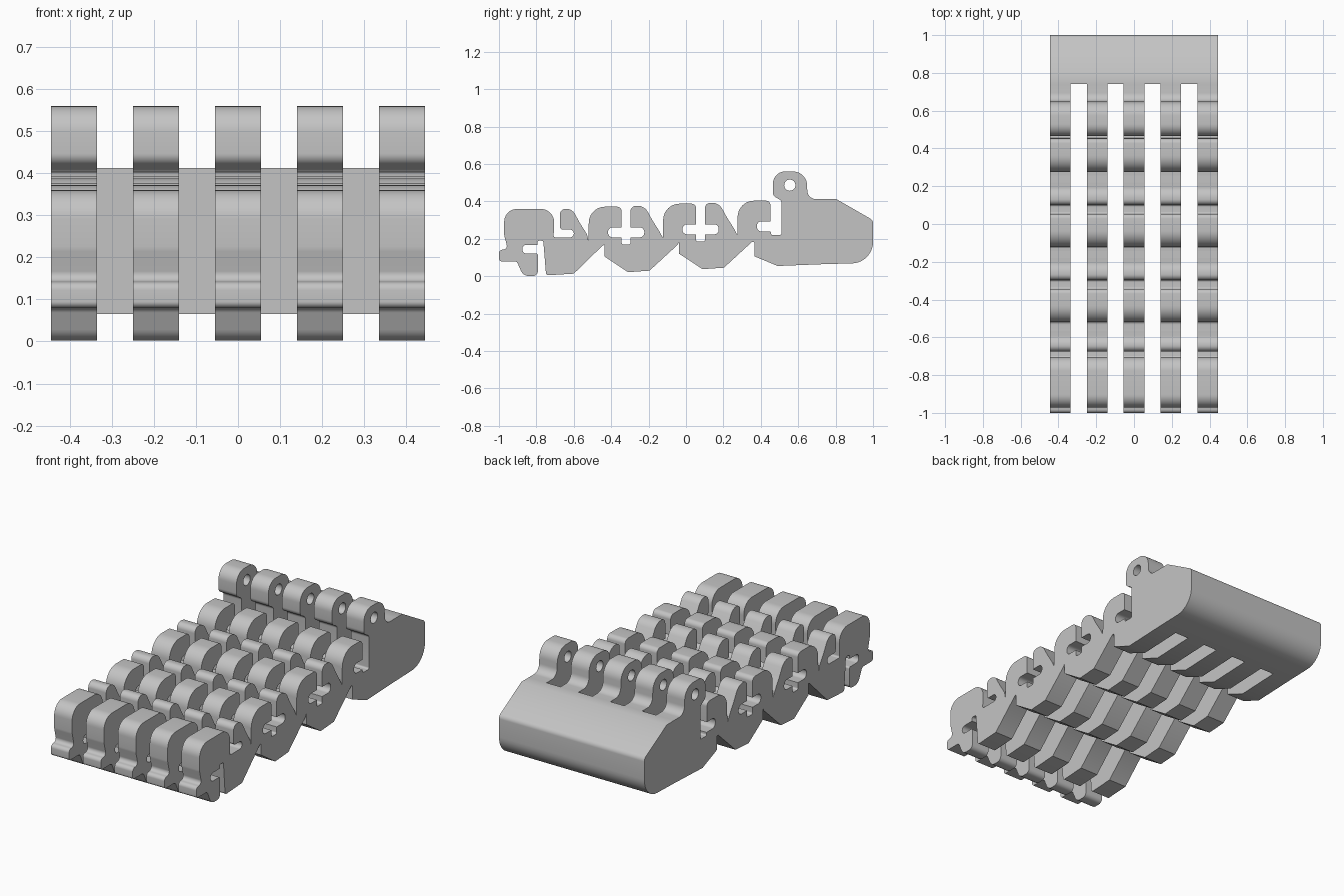
import bpy
import math
from mathutils import Vector

default_cube = bpy.data.objects.get("Cube")
if default_cube:
    bpy.data.objects.remove(default_cube, do_unlink=True)

# One plain grey plastic for everything
grey = bpy.data.materials.new("light grey plastic")
grey.use_nodes = True
grey.diffuse_color = (0.55, 0.55, 0.55, 1)
grey.node_tree.nodes["Principled BSDF"].inputs["Base Color"].default_value = grey.diffuse_color

PITCH = Vector((.398, .016))   # step from one link to the next
FINGER_WIDTH = .11
FINGER_SPACING = .195


def shifted(points, offset):
    """Move profile points, keeping their corner radius."""
    return [(p[0] + offset[0], p[1] + offset[1], *p[2:]) for p in points]


def rounded(points):
    """Turn (y, z, radius) corners into a filleted outline."""
    outline = []
    for i, point in enumerate(points):
        corner = Vector(point[:2])
        radius = point[2] if len(point) > 2 else 0
        to_prev = Vector(points[i - 1][:2]) - corner
        to_next = Vector(points[(i + 1) % len(points)][:2]) - corner
        reach = .49 * min(to_prev.length, to_next.length)
        to_prev.normalize()
        to_next.normalize()
        half = to_prev.angle(to_next) / 2
        sweep = math.pi - 2 * half
        if radius == 0 or sweep < .05:
            outline.append(corner)
            continue
        tangent = min(radius / math.tan(half), reach)
        radius = tangent * math.tan(half)
        centre = corner + (to_prev + to_next).normalized() * radius / math.sin(half)
        start = corner + to_prev * tangent - centre
        end = corner + to_next * tangent - centre
        steps = max(2, round(sweep / .16))
        for s in range(steps + 1):
            t = s / steps
            outline.append(centre + (start * math.sin((1 - t) * sweep)
                                     + end * math.sin(t * sweep)) / math.sin(sweep))
    return outline


def extrude_profile(name, outlines, width):
    """Fill side outlines (inner ones become holes) and extrude them along x."""
    curve = bpy.data.curves.new(name, "CURVE")
    curve.dimensions = "2D"
    curve.fill_mode = "BOTH"
    curve.extrude = width / 2
    for outline in outlines:
        spline = curve.splines.new("POLY")
        spline.points.add(len(outline) - 1)
        for spot, co in zip(spline.points, outline):
            spot.co = (co[0], co[1], 0, 1)
        spline.use_cyclic_u = True
    helper = bpy.data.objects.new(name, curve)
    bpy.context.collection.objects.link(helper)
    bpy.context.view_layer.update()
    depsgraph = bpy.context.evaluated_depsgraph_get()
    mesh = bpy.data.meshes.new_from_object(helper.evaluated_get(depsgraph))
    bpy.data.objects.remove(helper, do_unlink=True)
    mesh.materials.clear()
    mesh.materials.append(grey)
    return mesh


def place(name, mesh, x):
    """Stand a profile mesh upright at a given x."""
    part = bpy.data.objects.new(name, mesh)
    part.rotation_euler = (math.pi / 2, 0, math.pi / 2)
    part.location.x = x
    bpy.context.collection.objects.link(part)
    return part


# Upper side of a link: round arch, cross-shaped slot, sloping lobe
arch = [(-.522, .19), (-.518, .372, .13), (-.344, .372, .025)]
slot_left = [(-.344, .262), (-.417, .262, .025), (-.417, .208, .025), (-.344, .208)]
slot_right = [(-.344, .17, .01), (-.297, .17, .01), (-.297, .208),
              (-.223, .208, .025), (-.223, .262, .025), (-.297, .262)]
lobe = [(-.297, .377, .03), (-.222, .377, .07), (-.18, .3, .1), (-.142, .24, .03)]
link_top = arch + slot_left + slot_right + lobe

# Underside of a link: angular keel, listed from back to front
link_bottom = [(-.045, .168), (-.195, .03), (-.31, .022), (-.435, .105), (-.435, .168)]

# Fingertip: hook, big arch and a slot opening upwards
tip_top = [(-1, .08, .015), (-1, .14, .02), (-.953, .145, .02), (-.972, .22, .05),
           (-.972, .36, .13), (-.702, .36, .13), (-.708, .208, .01),
           (-.6, .208, .022), (-.6, .25, .022), (-.674, .25, .015)]
tip_lobe = [(-.674, .36, .03), *shifted(lobe[1:], (-.387, -.016))]
tip_bottom = [(-.445, .165), (-.6, .014), (-.748, .005, .015), (-.763, .19, .01),
              (-.795, .19, .01), (-.795, .168), (-.875, .168, .022),
              (-.875, .122, .022), (-.792, .122, .01), (-.792, .002, .025),
              (-.87, .002, .045), (-.905, .08, .02)]

# Last arch, its slot and the knuckle that meets the palm
last_top = shifted(arch + slot_left, PITCH * 2)[:-1]
last_top += [(.455, .238), (.455, .22, .01), (.51, .22, .01), (.51, .405, .02),
             (.465, .43, .03), (.465, .56, .09), (.645, .56, .09), (.65, .413, .08)]
palm_edge = [(.74, .413), (.74, .065)]
last_bottom = [(.49, .055), (.365, .107), (.365, .185, .01)]

finger_outline = rounded(
    tip_top + tip_lobe + link_top + shifted(link_top, PITCH) + last_top
    + palm_edge + last_bottom + shifted(link_bottom, PITCH) + link_bottom + tip_bottom)
pin_hole = [Vector((.555, .487)) + .03 * Vector((math.cos(a), math.sin(a)))
            for a in (math.tau * i / 24 for i in range(24))]

# Five identical fingers
finger_mesh = extrude_profile("finger", [finger_outline, pin_hole], FINGER_WIDTH)
parts = [place("finger_" + label, finger_mesh, FINGER_SPACING * step)
         for label, step in (("far_right", -2), ("right", -1), ("middle", 0),
                             ("left", 1), ("far_left", 2))]

# Palm block joining the fingers across the back
palm_outline = rounded([(.74, .413), (.803, .413), (1, .3, .03),
                        (1, .072, .165), (.74, .065)])
palm_mesh = extrude_profile("palm", [palm_outline], 4 * FINGER_SPACING + FINGER_WIDTH)
parts.append(place("palm", palm_mesh, 0))

# Smooth the curved walls, keep profile edges crisp
bpy.ops.object.select_all(action="DESELECT")
for part in parts:
    part.select_set(True)
bpy.context.view_layer.objects.active = parts[0]
bpy.ops.object.shade_smooth_by_angle(angle=math.radians(30))
